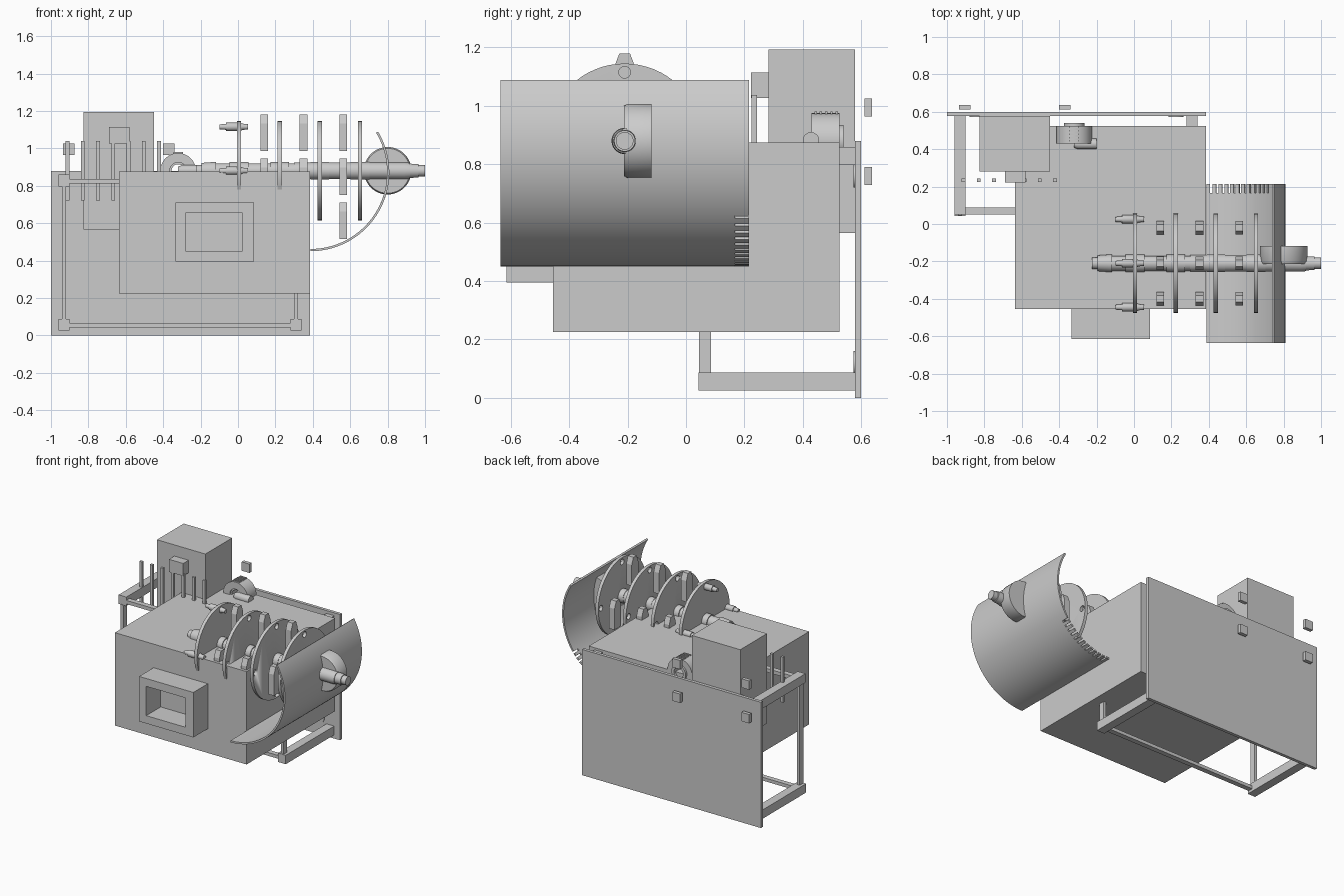
import bpy, bmesh
from math import sin, cos, pi, radians
from mathutils import Matrix, Vector

if "Cube" in bpy.data.objects:
    bpy.data.objects.remove(bpy.data.objects["Cube"])


def finish(name, bm, smooth=False):
    bmesh.ops.recalc_face_normals(bm, faces=bm.faces)
    me = bpy.data.meshes.new(name)
    bm.to_mesh(me)
    bm.free()
    ob = bpy.data.objects.new(name, me)
    bpy.context.collection.objects.link(ob)
    if smooth:
        bpy.ops.object.select_all(action='DESELECT')
        ob.select_set(True)
        bpy.context.view_layer.objects.active = ob
        bpy.ops.object.shade_smooth_by_angle(angle=radians(35))
    return ob


def box(name, x0, x1, y0, y1, z0, z1):
    bm = bmesh.new()
    mat = Matrix.Translation(((x0 + x1) / 2, (y0 + y1) / 2, (z0 + z1) / 2)) \
        @ Matrix.Diagonal((x1 - x0, y1 - y0, z1 - z0, 1))
    bmesh.ops.create_cube(bm, size=1, matrix=mat)
    return finish(name, bm)


def lathe(name, axis, centre, profile, seg=40, closed=False):
    """Turn (position along axis, radius) pairs around an x or y axis."""
    bm = bmesh.new()
    rings = []
    for t, r in profile:
        ring = []
        for i in range(seg):
            a = 2 * pi * i / seg
            u, v = r * cos(a), r * sin(a)
            p = Vector((t, u, v)) if axis == 'x' else Vector((u, t, v))
            ring.append(bm.verts.new(p + Vector(centre)))
        rings.append(ring)
    pairs = list(zip(rings, rings[1:])) + ([(rings[-1], rings[0])] if closed else [])
    for a, b in pairs:
        for i in range(seg):
            j = (i + 1) % seg
            bm.faces.new((a[i], a[j], b[j], b[i]))
    if not closed:
        bm.faces.new(rings[0])
        bm.faces.new(rings[-1])
    return finish(name, bm, True)


def prism(name, axis, pts, t0, t1, smooth=False):
    """Extrude a 2D outline along x (pts = y,z) or y (pts = x,z)."""
    bm = bmesh.new()
    ends = [[bm.verts.new((t, a, b) if axis == 'x' else (a, t, b)) for a, b in pts] for t in (t0, t1)]
    n = len(pts)
    for i in range(n):
        j = (i + 1) % n
        bm.faces.new((ends[0][i], ends[0][j], ends[1][j], ends[1][i]))
    bm.faces.new(ends[0])
    bm.faces.new(ends[1])
    return finish(name, bm, smooth)


def cut(ob, cutters):
    bpy.context.view_layer.objects.active = ob
    for c in cutters:
        m = ob.modifiers.new("cut", 'BOOLEAN')
        m.operation, m.object, m.solver = 'DIFFERENCE', c, 'EXACT'
        bpy.ops.object.modifier_apply(modifier=m.name)
    for c in cutters:
        bpy.data.objects.remove(c)


# housing, rear panel and cabinet
box("main_housing", -.635, .385, -.455, .525, .225, .875)
box("rear_panel", -1, .385, .578, .6, 0, .88)
box("control_cabinet", -.825, -.45, .282, .578, .565, 1.193)
box("cabinet_handle", -.69, -.58, .222, .282, 1.027, 1.115)
for x in (-.84, .225):
    for z in (.12, .76):
        lathe("panel_stud", 'y', (x, 0, z), [(.573, .04), (.579, .04)], 32)

# feed hatch frame on the front
hatch = box("hatch_frame", -.335, .085, -.615, -.455, .395, .71)
cut(hatch, [box("hatch_cutter", -.28, .025, -.7, -.4, .45, .655)])

# small spacer pads behind the panel
for x in (-.905, -.37):
    for z in (.76, .995):
        box("rear_pad", x - .03, x + .03, .612, .637, z - .031, z + .031)

# support frame
for x in (-.93, .31):
    box("lower_side_rail", x - .03, x + .03, .042, .578, .025, .087)
    box("upper_side_rail", x - .03, x + .03, .05, .578, .797, .86)
    box("frame_post", x - .01, x + .01, .045, .085, .087, .8)
box("lower_front_rail", -.9, .28, .05, .085, .043, .066)
box("upper_front_rail", -.9, -.6, .05, .087, .812, .837)

# row of guard rods
for i in range(7):
    x = -.912 + .0815 * i
    box("guard_rod", x - .01, x + .01, .225, .243, .72, 1.038)

# stepped main shaft
SY, SZ = -.21, .88
lathe("main_shaft", 'x', (0, SY, SZ), [
    (-.225, .03), (-.195, .032), (-.195, .042), (-.118, .048), (-.118, .04), (.3, .04),
    (.3, .045), (.89, .045), (.92, .042), (.92, .038), (.965, .036), (.965, .03), (1, .03)])

# rotor discs with four rim holes, plus hubs
for k, x in enumerate((.005, .223, .437, .652)):
    disc = lathe("rotor_disc", 'x', (x, SY, SZ), [(-.011, .265), (.011, .265)], 64)
    if k:
        cut(disc, [lathe("hole_cutter", 'x', (x, SY + .235 * cos(a), SZ + .235 * sin(a)),
                         [(-.05, .02), (.05, .02)], 20) for a in (0, pi / 2, pi, 3 * pi / 2)])
    lathe("disc_hub", 'x', (x, SY, SZ), [(-.05, .047), (.05, .047)])

# pins through the first disc
for i in range(4):
    a = i * pi / 2
    lathe("rotor_pin", 'x', (0, SY + .235 * cos(a), SZ + .235 * sin(a)),
          [(-.098, .013), (-.065, .016), (-.065, .022), (.01, .022), (.03, .016), (.053, .014)], 24)

# tapered hammers between the discs
for x in (.14, .351, .563):
    for dy, dz in ((0, .235), (0, -.235), (.19, 0), (-.19, 0)):
        y, z = SY + dy, .848 + dz
        outline = [(y - .036, z - .097), (y + .036, z - .097), (y + .036, z + .05),
                   (y + .018, z + .097), (y - .018, z + .097), (y - .036, z + .05)]
        prism("hammer", 'x', outline, x - .021, x + .021)


# curved casing with a toothed rear edge
def shell(name, a0, a1, y0, y1, n):
    ang = [radians(a0 + (a1 - a0) * i / n) for i in range(n + 1)]
    pts = [(.387 + .422 * cos(a), .872 + .422 * sin(a)) for a in ang]
    pts += [(.387 + .41 * cos(a), .872 + .41 * sin(a)) for a in reversed(ang)]
    return prism(name, 'y', pts, y0, y1, True)


shell("casing", -90, 31, -.635, .167, 60)
shell("casing_edge", -36, 31, .167, .215, 34)
for i in range(12):
    a = -90 + 4.5 * i
    shell("casing_tooth", a, a + 2.8, .167, .215, 2)

# pulley at the shaft end
lathe("end_pulley", 'y', (.8, 0, .88), [(-.213, .12), (-.2, .127), (-.118, .127)], 48)

# small ribbed wheel and its motor on top
lathe("top_wheel", 'y', (-.32, 0, .88), [(.43, .095), (.525, .095), (.525, .045), (.43, .045)], 48, True)
lathe("top_wheel_collar", 'y', (-.32, 0, .88), [(.44, .055), (.54, .055), (.54, .035), (.44, .035)], 32, True)
for i in range(5):
    y = .44 + .018 * i
    box("wheel_rib", -.345, -.295, y, y + .008, .96, .98)
lathe("wheel_spindle", 'x', (0, .428, .882), [(-.32, .02), (-.3, .028), (-.2, .028)], 24)
